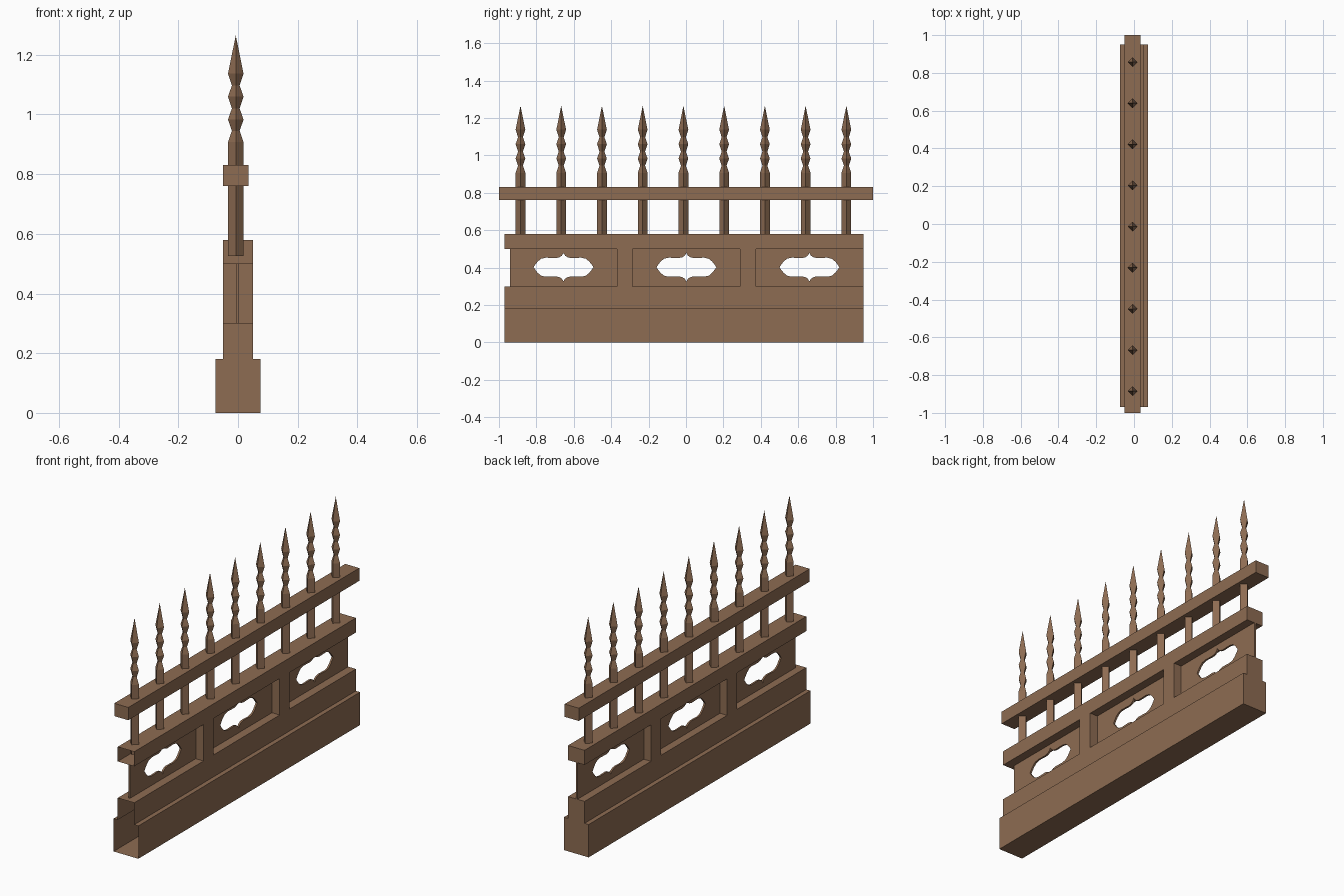
import bpy, bmesh, math

if "Cube" in bpy.data.objects:
    bpy.data.objects.remove(bpy.data.objects["Cube"])

brown = bpy.data.materials.new("weathered brown")
brown.diffuse_color = (0.27, 0.15, 0.085, 1)
brown.use_nodes = True
brown.node_tree.nodes["Principled BSDF"].inputs["Base Color"].default_value = brown.diffuse_color

Y0, Y1 = -0.97, 0.95            # wall ends


def finish(bm, name):
    bmesh.ops.recalc_face_normals(bm, faces=bm.faces)
    mesh = bpy.data.meshes.new(name)
    bm.to_mesh(mesh)
    bm.free()
    mesh.materials.append(brown)
    obj = bpy.data.objects.new(name, mesh)
    bpy.context.collection.objects.link(obj)
    return obj


def extrude_y(name, profile, y0, y1, cap0=True, cap1=True):
    """Sweep an x-z outline along y, optionally leaving an end open."""
    bm = bmesh.new()
    a = [bm.verts.new((x, y0, z)) for x, z in profile]
    b = [bm.verts.new((x, y1, z)) for x, z in profile]
    n = len(profile)
    for i in range(n):
        j = (i + 1) % n
        bm.faces.new((a[i], a[j], b[j], b[i]))
    if cap0:
        bm.faces.new(a)
    if cap1:
        bm.faces.new(b)
    return finish(bm, name)


def rect(x0, x1, z0, z1):
    return [(x0, z0), (x1, z0), (x1, z1), (x0, z1)]


# Stepped plinth and coping band: hollow shells, open at the front end
extrude_y("stepped_plinth",
          [(-.075, 0), (.075, 0), (.075, .18), (.05, .18), (.05, .30),
           (-.05, .30), (-.05, .18), (-.075, .18)], Y0, Y1, cap0=False)
extrude_y("coping_band", rect(-.05, .05, .50, .58), Y0, Y1, cap0=False)

# Piers between the panels
for i, (p0, p1) in enumerate([(-.37, -.285), (.29, .375)]):
    extrude_y(f"pier_{i + 1}", rect(-.05, .05, .30, .50), p0, p1)

# Thin recessed panels with a pointed ornamental opening
QUARTER = [(.16, 0), (.152, .012), (.138, .03), (.12, .045), (.095, .051),
           (.04, .049), (.022, .053), (.008, .062), (0, .077)]
right = QUARTER + [(-y, z) for y, z in QUARTER[-2::-1]]
OPENING = right + [(y, -z) for y, z in right[-2:0:-1]]


def panel(name, y0, y1, yc):
    bm = bmesh.new()
    outer = [(y0, .30), (y1, .30), (y1, .50), (y0, .50)]
    inner = [(yc + y, .402 + z) for y, z in OPENING]
    edges = []
    for loop in (outer, inner):
        vs = [bm.verts.new((-.007, y, z)) for y, z in loop]
        edges += [bm.edges.new((vs[i - 1], vs[i])) for i in range(len(vs))]
    bmesh.ops.triangle_fill(bm, edges=edges, use_beauty=True, normal=(1, 0, 0))
    res = bmesh.ops.extrude_face_region(bm, geom=bm.faces[:], use_keep_orig=True)
    moved = [g for g in res["geom"] if isinstance(g, bmesh.types.BMVert)]
    bmesh.ops.translate(bm, verts=moved, vec=(.010, 0, 0))
    finish(bm, name)


panel("panel_1", -.94, -.37, -.655)
panel("panel_2", -.285, .29, .002)
panel("panel_3", .375, Y1, .66)

# Top rail
extrude_y("top_rail", rect(-.05, .035, .76, .83), -1, 1)

# Square pickets set on the diagonal, with beaded spear tips
RINGS = [(.525, .026), (.907, .026), (.945, .013), (.983, .026), (1.02, .013),
         (1.06, .026), (1.097, .013), (1.137, .026)]


def picket(name, yc):
    bm = bmesh.new()
    prev = None
    for z, r in RINGS:
        ring = [bm.verts.new((-.0075 + r * math.cos(k * math.pi / 2),
                              yc + r * math.sin(k * math.pi / 2), z))
                for k in range(4)]
        if prev:
            for k in range(4):
                m = (k + 1) % 4
                bm.faces.new((prev[k], prev[m], ring[m], ring[k]))
        else:
            bm.faces.new(ring[::-1])
        prev = ring
    tip = bm.verts.new((-.0075, yc, 1.265))
    for k in range(4):
        bm.faces.new((prev[k], prev[(k + 1) % 4], tip))
    finish(bm, name)


for i in range(9):
    picket(f"picket_{i + 1}", -.885 + .2178 * i)
